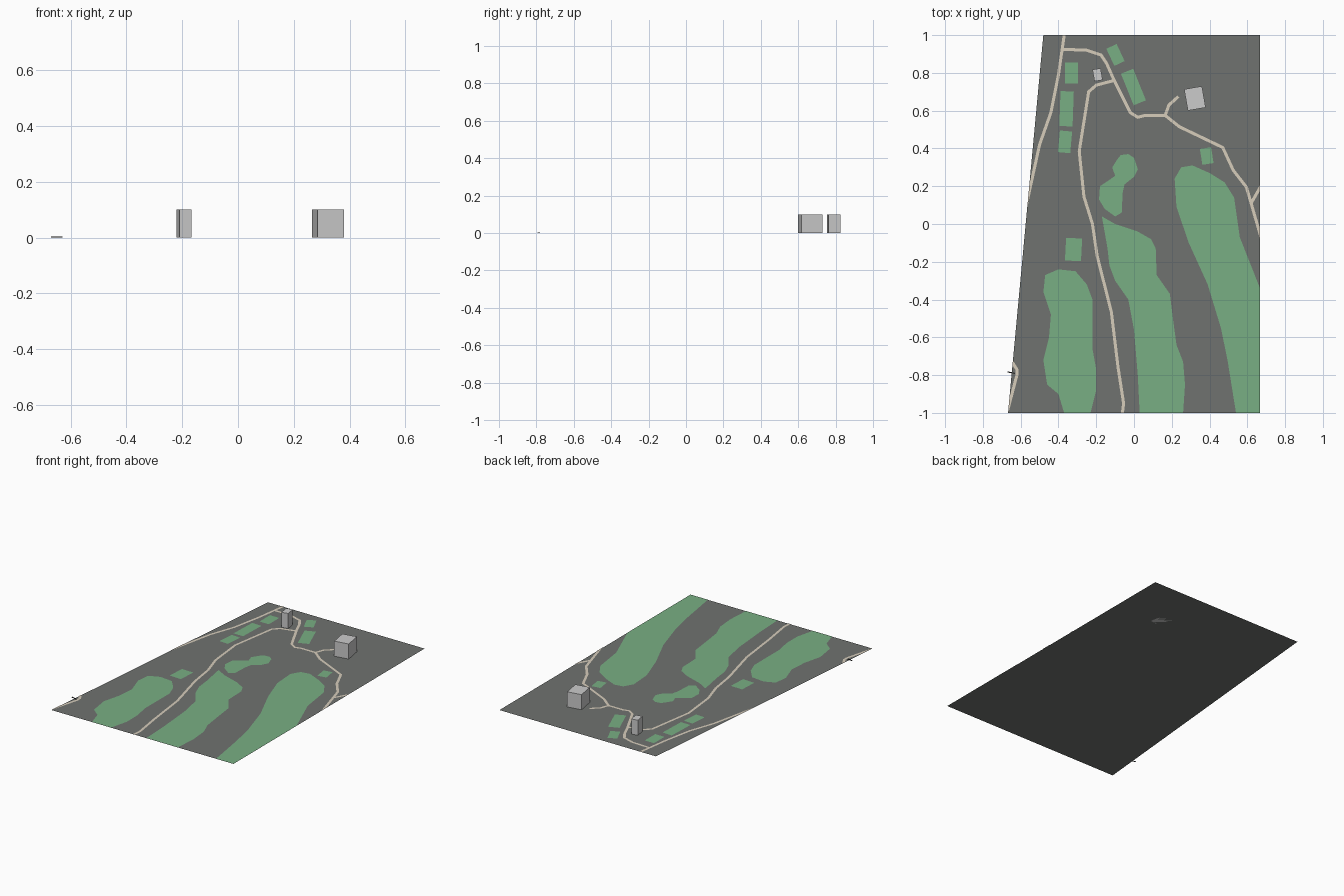
import bpy, bmesh
from math import radians
from mathutils import Vector, Matrix

if "Cube" in bpy.data.objects:
    bpy.data.objects.remove(bpy.data.objects["Cube"])

def mat(name, rgb):
    m = bpy.data.materials.new(name)
    m.diffuse_color = (*rgb, 1)
    m.use_nodes = True
    m.node_tree.nodes["Principled BSDF"].inputs["Base Color"].default_value = m.diffuse_color
    return m

DARK = mat("dark_ground", (.16, .17, .16))
GREEN = mat("grass", (.19, .43, .23))
SAND = mat("path_sand", (.68, .61, .50))
BLACK = mat("dark_strip", (.03, .03, .03))
CORNERS = [(-.667, -1), (.667, -1), (.667, 1), (-.48, 1)]

def finish(name, bm, m=None):
    me = bpy.data.meshes.new(name)
    bm.to_mesh(me)
    bm.free()
    ob = bpy.data.objects.new(name, me)
    bpy.context.collection.objects.link(ob)
    if m:
        me.materials.append(m)
    return ob

def clip(bm):
    # trim everything outside the map outline
    for a, b in zip(CORNERS, CORNERS[1:] + CORNERS[:1]):
        out = Vector((b[1] - a[1], a[0] - b[0], 0))
        bmesh.ops.bisect_plane(bm, geom=bm.verts[:] + bm.edges[:] + bm.faces[:],
                               plane_co=(*a, 0), plane_no=out, clear_outer=True)

def patch(name, pts, z, m):
    bm = bmesh.new()
    f = bm.faces.new([bm.verts.new((x, y, z)) for x, y in pts])
    f.normal_update()
    if f.normal.z < 0:
        f.normal_flip()
    bmesh.ops.triangulate(bm, faces=[f])
    return finish(name, bm, m)

def plot(name, cx, cy, w, h, deg):
    r = Matrix.Rotation(radians(deg), 2)
    pts = [Vector((cx, cy)) + r @ Vector((sx * w / 2, sy * h / 2))
           for sx, sy in ((-1, -1), (1, -1), (1, 1), (-1, 1))]
    patch(name, pts, .001, GREEN)

def path(name, pts, width=.016, z=.002):
    # mitred flat ribbon along a polyline
    p = [Vector(q) for q in pts]
    bm = bmesh.new()
    prev = None
    for i, q in enumerate(p):
        d0 = (q - p[i - 1]).normalized() if i else (p[1] - q).normalized()
        d1 = (p[i + 1] - q).normalized() if i < len(p) - 1 else d0
        t = (d0 + d1).normalized()
        n = Vector((-t.y, t.x)) * (width / 2 / max(t.dot(d0), .6))
        pair = [bm.verts.new((*(q + n), z)), bm.verts.new((*(q - n), z))]
        if prev:
            bm.faces.new((prev[0], prev[1], pair[1], pair[0]))
        prev = pair
    clip(bm)
    finish(name, bm, SAND)

def block(name, cx, cy, z, size, deg, m=None):
    bm = bmesh.new()
    bmesh.ops.create_cube(bm, size=1, matrix=Matrix.Translation((cx, cy, z + size[2] / 2))
                          @ Matrix.Rotation(radians(deg), 4, 'Z') @ Matrix.Diagonal((*size, 1)))
    return finish(name, bm, m)

# ground sheet
patch("ground", CORNERS, 0, DARK)

# large rounded lawns
patch("lawn_left", [(-.40, -.24), (-.31, -.25), (-.25, -.32), (-.22, -.40), (-.22, -.66), (-.20, -.77),
      (-.20, -.88), (-.23, -1), (-.37, -1), (-.40, -.9), (-.46, -.85), (-.48, -.72), (-.45, -.6),
      (-.44, -.48), (-.48, -.36), (-.47, -.27)], .001, GREEN)
patch("lawn_middle", [(-.17, .04), (-.10, 0), (.02, -.04), (.09, -.08), (.115, -.13), (.12, -.27),
      (.19, -.37), (.21, -.53), (.225, -.64), (.26, -.73), (.27, -.85), (.26, -1), (.03, -1), (.02, -.8),
      (0, -.56), (-.03, -.4), (-.10, -.30), (-.13, -.22), (-.14, -.13)], .001, GREEN)
patch("lawn_right", [(.215, .24), (.25, .30), (.31, .31), (.40, .27), (.48, .22), (.53, .14), (.56, -.07),
      (.667, -.34), (.667, -1), (.54, -1), (.495, -.72), (.46, -.55), (.39, -.32), (.29, -.1),
      (.225, .09)], .001, GREEN)
patch("lawn_kidney", [(-.09, .34), (-.07, .365), (-.03, .37), (0, .35), (.02, .29), (0, .25), (-.05, .21),
      (-.06, .165), (-.065, .06), (-.10, .04), (-.155, .08), (-.185, .13), (-.18, .2), (-.135, .23),
      (-.10, .255), (-.115, .30)], .001, GREEN)

# small rectangular plots
for i, p in enumerate([(-.33, .80, .068, .11, 0), (-.357, .61, .07, .185, -2), (-.365, .435, .065, .115, -5),
                       (-.098, .895, .06, .10, 25), (-.003, .725, .07, .18, 22),
                       (.385, .36, .06, .085, 9), (-.32, -.135, .085, .12, -3)]):
    plot(f"plot_{i + 1}", *p)

# footpaths
path("path_west", [(-.365, 1.03), (-.4, .79), (-.44, .59), (-.5, .42), (-.57, .10)])
path("path_north_east", [(-.38, .925), (-.25, .92), (-.175, .895), (-.145, .85), (-.105, .76), (-.02, .59),
     (.02, .565), (.06, .575), (.165, .575), (.24, .515), (.47, .405), (.525, .285), (.595, .195),
     (.62, .11), (.675, -.08)])
path("path_house_branch", [(.165, .575), (.185, .63), (.235, .675)])
path("path_central", [(-.105, .76), (-.2, .735), (-.24, .70), (-.29, .385), (-.265, .145), (-.22, 0),
     (-.195, -.17), (-.12, -.465), (-.085, -.755), (-.055, -.95), (-.065, -1.03)])
path("path_east_branch", [(.62, .11), (.68, .215)])
path("path_south_west", [(-.67, -.99), (-.62, -.80), (-.62, -.77), (-.645, -.73)])

# dark edge strip
block("edge_strip", -.650, -.787, .001, (.040, .006, .003), -12, BLACK)

# buildings
block("small_building", -.193, .79, 0, (.044, .063, .1), 10)
block("large_building", .3225, .665, 0, (.096, .115, .1), 10)
